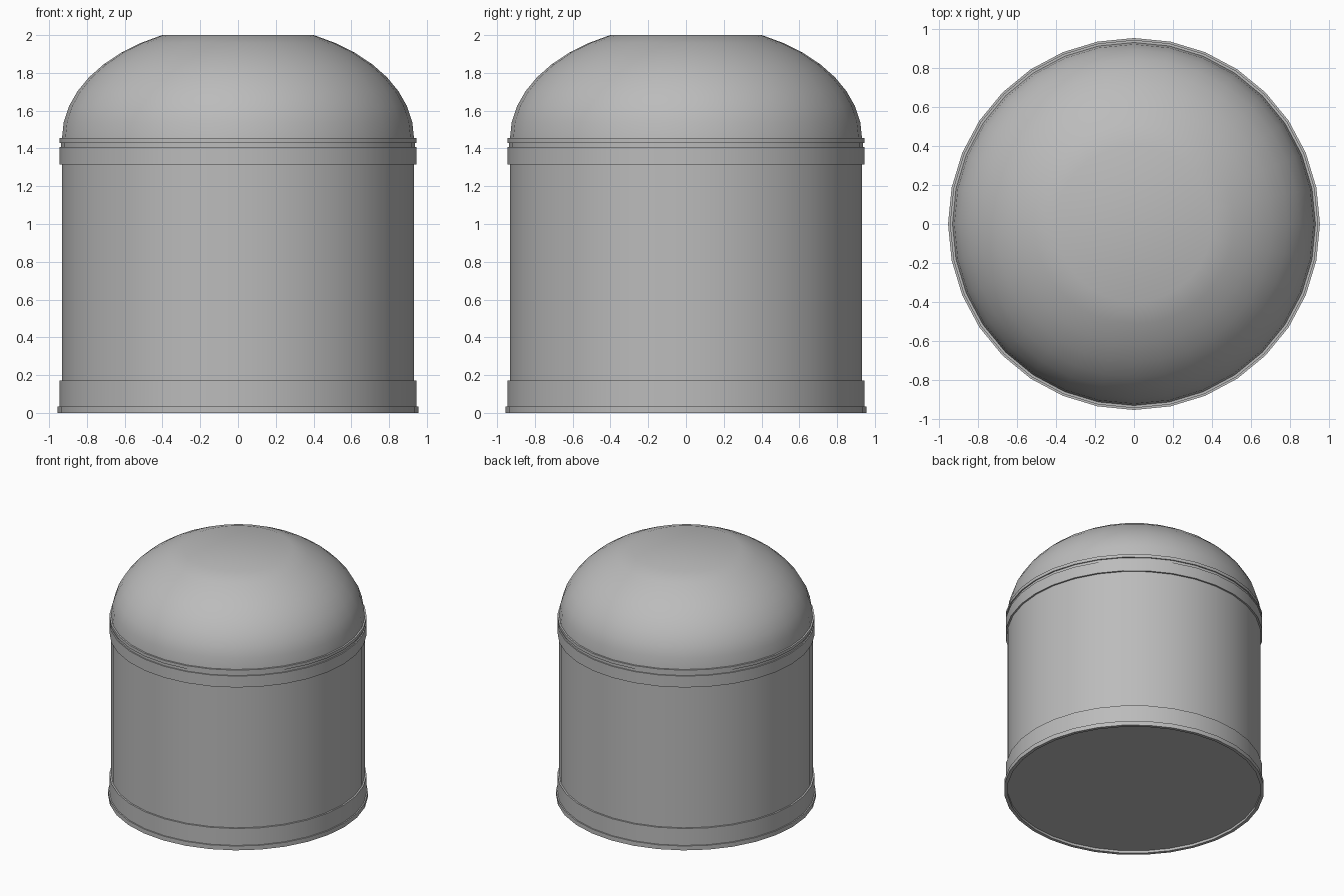
import bpy, bmesh, math

SIDES = 32

old = bpy.data.objects.get("Cube")
if old:
    bpy.data.objects.remove(old, do_unlink=True)

grey = bpy.data.materials.new("plain grey")
grey.use_nodes = True
grey.diffuse_color = (0.5, 0.5, 0.5, 1)
grey.node_tree.nodes["Principled BSDF"].inputs["Base Color"].default_value = grey.diffuse_color


def lathe(name, profile):
    """Spin a bottom-to-top (radius, height) profile about z and cap both ends."""
    bm = bmesh.new()
    rings = []
    for r, z in profile:
        rings.append([bm.verts.new((r * math.cos(a), r * math.sin(a), z))
                      for a in (2 * math.pi * i / SIDES for i in range(SIDES))])
    for low, high in zip(rings, rings[1:]):
        for i in range(SIDES):
            j = (i + 1) % SIDES
            bm.faces.new((low[i], low[j], high[j], high[i]))
    bm.faces.new(rings[0][::-1])
    bm.faces.new(rings[-1])
    bmesh.ops.recalc_face_normals(bm, faces=bm.faces)
    mesh = bpy.data.meshes.new(name)
    bm.to_mesh(mesh)
    bm.free()
    obj = bpy.data.objects.new(name, mesh)
    bpy.context.collection.objects.link(obj)
    mesh.materials.append(grey)
    bpy.ops.object.select_all(action="DESELECT")
    obj.select_set(True)
    bpy.context.view_layer.objects.active = obj
    bpy.ops.object.shade_smooth_by_angle(angle=math.radians(30))
    return obj


# Cylindrical wall with stepped foot, upper band, groove and rim;
# the floor is slightly recessed inside the foot lip
lathe("body", [
    (0.93, 0.02), (0.93, 0), (0.955, 0), (0.955, 0.035),
    (0.945, 0.035), (0.945, 0.172), (0.932, 0.172), (0.932, 1.315),
    (0.945, 1.315), (0.945, 1.407), (0.936, 1.407), (0.936, 1.43),
    (0.945, 1.43), (0.945, 1.455),
])

# Half-ellipsoid dome cut off flat at the top
RADIUS, HEIGHT, BASE, STEPS = 0.932, 0.604, 1.455, 8
end = math.acos(0.4 / RADIUS)
lathe("dome", [(RADIUS * math.cos(end * k / STEPS),
                BASE + HEIGHT * math.sin(end * k / STEPS)) for k in range(STEPS + 1)])
